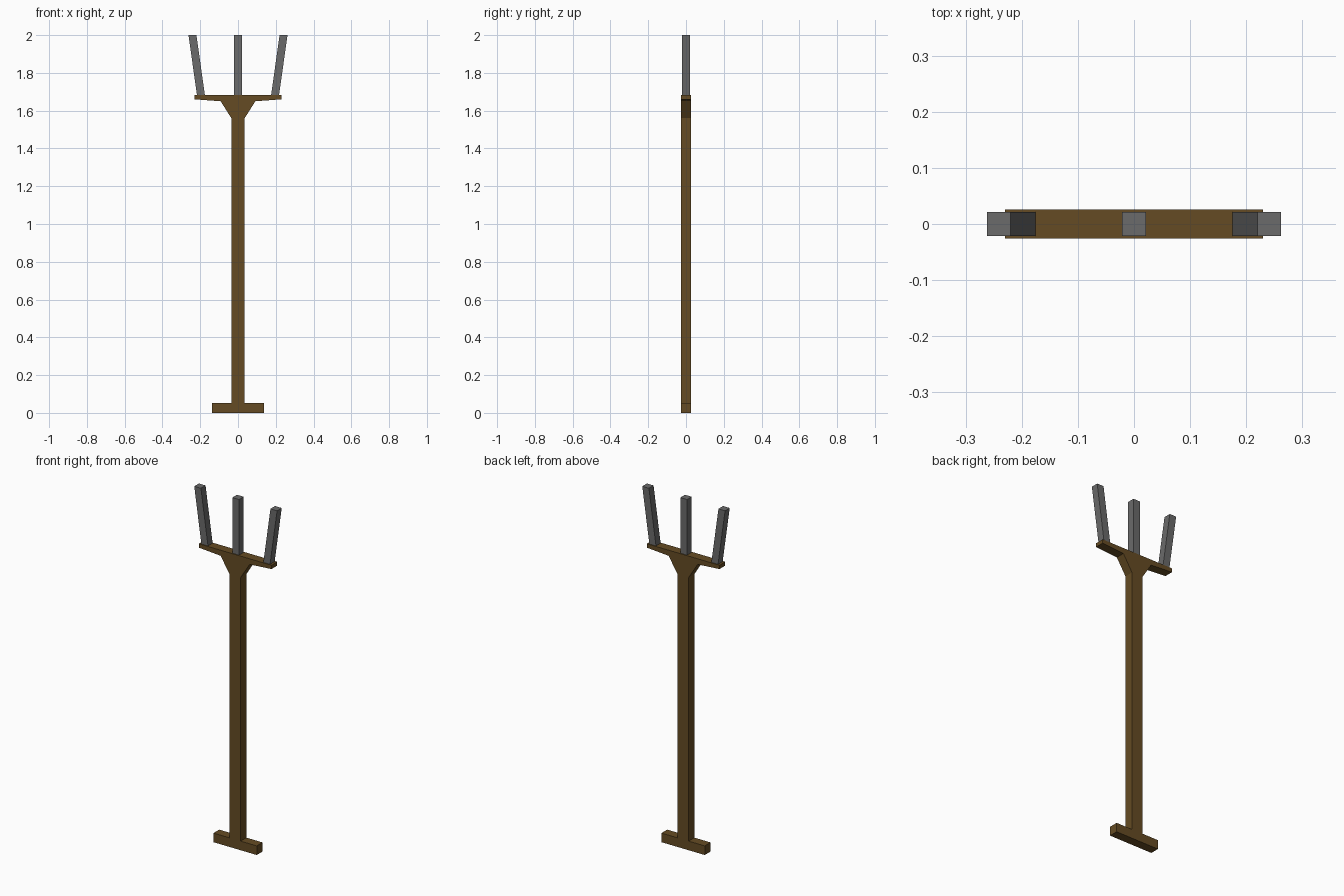
import bpy
import bmesh

if "Cube" in bpy.data.objects:
    bpy.data.objects.remove(bpy.data.objects["Cube"], do_unlink=True)


def make_material(name, colour):
    mat = bpy.data.materials.new(name)
    mat.use_nodes = True
    mat.diffuse_color = colour
    mat.node_tree.nodes["Principled BSDF"].inputs["Base Color"].default_value = colour
    return mat


def extrude_profile(name, points, half_depth, mat):
    """Extrude an x-z outline evenly to both sides of y = 0."""
    bm = bmesh.new()
    face = bm.faces.new([bm.verts.new((x, -half_depth, z)) for x, z in points])
    result = bmesh.ops.extrude_face_region(bm, geom=[face])
    moved = [v for v in result["geom"] if isinstance(v, bmesh.types.BMVert)]
    bmesh.ops.translate(bm, verts=moved, vec=(0, 2 * half_depth, 0))
    bmesh.ops.recalc_face_normals(bm, faces=bm.faces)
    mesh = bpy.data.meshes.new(name)
    bm.to_mesh(mesh)
    bm.free()
    mesh.materials.append(mat)
    obj = bpy.data.objects.new(name, mesh)
    bpy.context.collection.objects.link(obj)
    return obj


wood = make_material("brown wood", (0.13, 0.071, 0.017, 1))
metal = make_material("grey metal", (0.145, 0.145, 0.145, 1))

# Wooden handle: grip bar, shaft, flared neck and tapered head bar in one outline
right_half = [(0.137, 0), (0.137, 0.052), (0.035, 0.052), (0.035, 1.56),
              (0.092, 1.65), (0.23, 1.66), (0.23, 1.682)]
left_half = [(-x, z) for x, z in reversed(right_half)]
extrude_profile("handle", right_half + left_half, 0.026, wood)

# Tines: straight in the middle, splayed at the sides
TINE_HALF = 0.021
BASE_Z, TIP_Z = 1.68, 2.0
for name, base_x, tip_x in (("right_tine", -0.196, -0.241),
                            ("middle_tine", 0, 0),
                            ("left_tine", 0.196, 0.241)):
    outline = [(base_x - TINE_HALF, BASE_Z), (base_x + TINE_HALF, BASE_Z),
               (tip_x + TINE_HALF, TIP_Z), (tip_x - TINE_HALF, TIP_Z)]
    extrude_profile(name, outline, TINE_HALF, metal)
